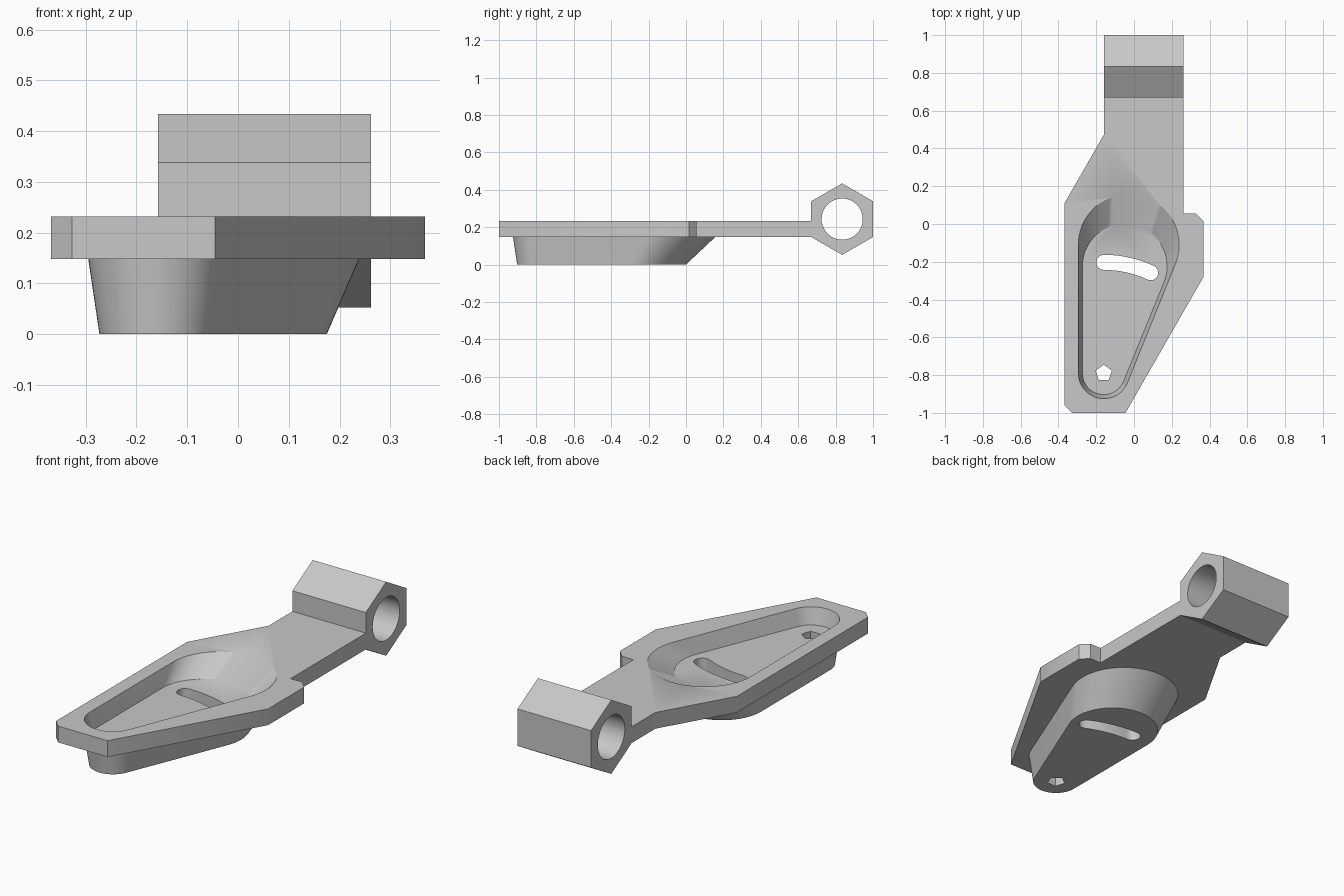
import bpy, bmesh
from math import acos, atan2, cos, sin, pi, hypot
from mathutils import Vector

cube = bpy.data.objects.get("Cube")
if cube:
    bpy.data.objects.remove(cube, do_unlink=True)

metal = bpy.data.materials.new("plain_grey")
metal.use_nodes = True
GREY = (0.58, 0.58, 0.58, 1)
metal.diffuse_color = GREY
metal.node_tree.nodes["Principled BSDF"].inputs["Base Color"].default_value = GREY

Z0, Z1 = 0.148, 0.232      # underside and top of the plate


def loft(name, lower, upper):
    """Closed solid between two rings with equal point counts."""
    bm = bmesh.new()
    a = [bm.verts.new(p) for p in lower]
    b = [bm.verts.new(p) for p in upper]
    bm.faces.new(a)
    bm.faces.new(b)
    for i in range(len(a)):
        j = (i + 1) % len(a)
        bm.faces.new((a[i], a[j], b[j], b[i]))
    bmesh.ops.recalc_face_normals(bm, faces=bm.faces)
    mesh = bpy.data.meshes.new(name)
    bm.to_mesh(mesh)
    bm.free()
    obj = bpy.data.objects.new(name, mesh)
    bpy.context.collection.objects.link(obj)
    mesh.materials.append(metal)
    return obj


def prism(name, outline, z0, z1):
    return loft(name, [(x, y, z0) for x, y in outline], [(x, y, z1) for x, y in outline])


def arc(cx, cy, r, start, end, n):
    return [(cx + r * cos(start + (end - start) * i / n),
             cy + r * sin(start + (end - start) * i / n)) for i in range(n + 1)]


def boolean(target, tool, operation):
    mod = target.modifiers.new(operation.lower(), 'BOOLEAN')
    mod.operation, mod.object, mod.solver = operation, tool, 'EXACT'
    bpy.context.view_layer.objects.active = target
    bpy.ops.object.modifier_apply(modifier=mod.name)
    bpy.data.objects.remove(tool, do_unlink=True)


def teardrop(big, small):
    """Outline wrapped round two circles given as (x, y, radius)."""
    dx, dy = small[0] - big[0], small[1] - big[1]
    mid, half = atan2(dy, dx), acos((big[2] - small[2]) / hypot(dx, dy))
    return (arc(*big, mid + half, mid - half + 2 * pi, 48)
            + arc(*small, mid - half, mid + half, 24))


PIVOT = (-0.16, -0.79)
floor_ring = teardrop((-0.049, -0.224, 0.224), (*PIVOT, 0.113))
rim_ring = teardrop((-0.028, -0.11, 0.267), (*PIVOT, 0.135))


def tub(name, base, rim_z):
    """Sloping teardrop solid, run on a little past the rim height."""
    low = [Vector((x, y, base)) for x, y in floor_ring]
    rim = [Vector((x, y, rim_z)) for x, y in rim_ring]
    return loft(name, low, [p.lerp(q, 1.2) for p, q in zip(low, rim)])


# Flat plate with a thick-floored tub beneath and a pocket sunk from above
outline = [(-0.158, 0.671), (-0.158, 0.475), (-0.368, 0.11), (-0.368, -0.96),
           (-0.327, -1), (-0.045, -1), (0.368, -0.28), (0.368, 0.015),
           (0.328, 0.055), (0.262, 0.055), (0.262, 0.671)]
plate = prism("plate_with_tub", outline, Z0, Z1)
boolean(plate, tub("tub_outside", 0, Z0), 'UNION')
boolean(plate, tub("pocket", Z0, Z1), 'DIFFERENCE')

# Pentagonal pivot hole and curved slot centred on it
boolean(plate, prism("pivot_hole", arc(*PIVOT, 0.045, pi / 2, pi * 2.1, 4), -0.1, 0.2),
        'DIFFERENCE')
R, W, A0, A1 = 0.587, 0.04, pi * 0.361, pi / 2
ends = [(PIVOT[0] + R * cos(a), PIVOT[1] + R * sin(a)) for a in (A0, A1)]
slot = (arc(*PIVOT, R + W, A0, A1, 12) + arc(*ends[1], W, A1, A1 + pi, 10)[1:-1]
        + arc(*PIVOT, R - W, A1, A0, 12) + arc(*ends[0], W, A0 + pi, A0 + 2 * pi, 10)[1:-1])
boolean(plate, prism("curved_slot", slot, -0.1, 0.2), 'DIFFERENCE')


# Hexagonal hinge barrel, bored through along x
def bar(name, r, n, x0, x1):
    ring = arc(0.835, 0.243, r, pi / 2, pi / 2 + 2 * pi, n)[:-1]
    return loft(name, [(x0, y, z) for y, z in ring], [(x1, y, z) for y, z in ring])


barrel = bar("hinge_barrel", 0.191, 6, -0.158, 0.262)
boolean(barrel, bar("hinge_bore", 0.11, 48, -0.3, 0.4), 'DIFFERENCE')

for obj in (plate, barrel):
    bpy.ops.object.select_all(action='DESELECT')
    obj.select_set(True)
    bpy.context.view_layer.objects.active = obj
    bpy.ops.object.shade_smooth_by_angle(angle=pi / 6)
